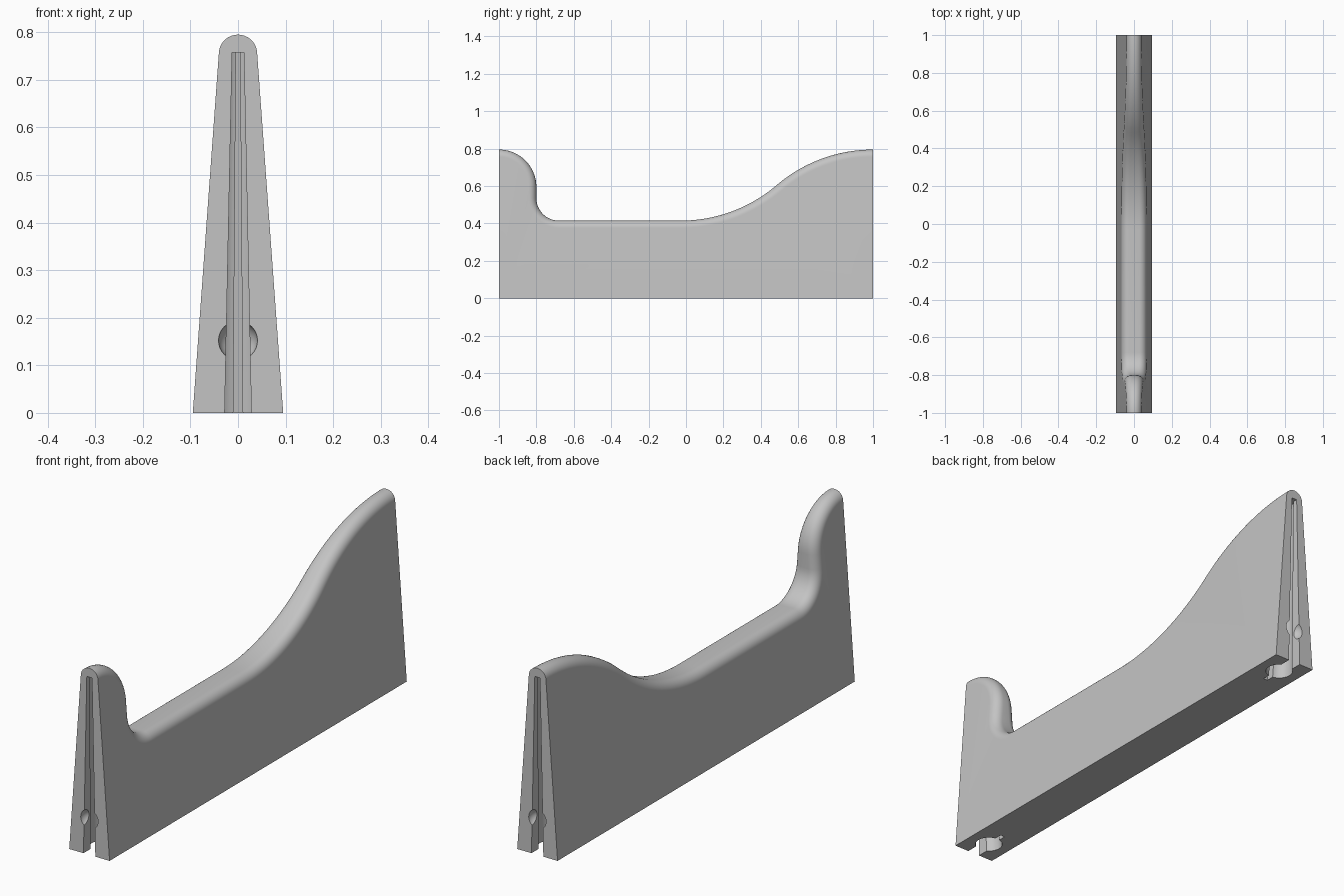
import bpy, bmesh, math
from mathutils import Vector

cube = bpy.data.objects.get("Cube")
if cube:
    bpy.data.objects.remove(cube, do_unlink=True)

BASE_HALF, TAPER, FILLET, STEPS = 0.095, 0.0724, 0.04, 9
SLOT_TOP, SLOT_SHRINK = 0.757, 0.56

grey = bpy.data.materials.new("plain grey")
grey.use_nodes = True
colour = (0.55, 0.55, 0.55, 1)
grey.diffuse_color = colour
grey.node_tree.nodes["Principled BSDF"].inputs["Base Color"].default_value = colour


def finish(name, bm):
    bmesh.ops.recalc_face_normals(bm, faces=bm.faces)
    mesh = bpy.data.meshes.new(name)
    bm.to_mesh(mesh)
    bm.free()
    mesh.materials.append(grey)
    obj = bpy.data.objects.new(name, mesh)
    bpy.context.collection.objects.link(obj)
    return obj


def arc(cy, cz, r, start, end, count, sign):
    """Points with outward normals; sign is -1 on concave arcs."""
    out = []
    for i in range(count + 1):
        a = math.radians(start + (end - start) * i / count)
        n = Vector((math.cos(a), math.sin(a)))
        out.append((Vector((cy, cz)) + n * r, n * sign))
    return out


# Top edge profile: rounded front hump, low saddle, long rise to the back
LOW, HIGH, RISE_START = 0.415, 0.795, -0.03
run, rise = 1 - RISE_START, HIGH - LOW
sweep = 2 * math.atan(rise / run)
R = run / (2 * math.sin(sweep))
deg = math.degrees(sweep)
profile = arc(-1, HIGH - 0.2, 0.2, 90, 0, 18, 1)
profile += arc(-0.68, LOW + 0.12, 0.12, 180, 270, 14, -1)
profile += arc(RISE_START, LOW + R, R, -90, -90 + deg, 20, -1)
profile += arc(1, HIGH - R, R, 90 + deg, 90, 20, 1)[1:]


# Tapered wall with a rounded top edge
def build_wall():
    bm = bmesh.new()
    rings = []
    for p, n in profile:
        inner = p - n * FILLET
        flat = BASE_HALF - TAPER * inner.y - FILLET
        half = []
        for j in range(STEPS + 1):
            a = math.pi / 2 * j / STEPS
            q = inner + n * FILLET * math.cos(a)
            half.append((flat + FILLET * math.sin(a), q.x, q.y))
        coords = [(-x, y, z) for x, y, z in reversed(half)] + half
        rings.append([bm.verts.new(c) for c in coords])
    for a, b in zip(rings, rings[1:]):
        for j in range(len(a) - 1):
            bm.faces.new((a[j], a[j + 1], b[j + 1], b[j]))
    foot = {(s, e): bm.verts.new((s * BASE_HALF, e, 0)) for s in (-1, 1) for e in (-1, 1)}
    for s, k in ((-1, 0), (1, -1)):
        bm.faces.new([r[k] for r in rings] + [foot[s, 1], foot[s, -1]])
    for e, ring in ((-1, rings[0]), (1, rings[-1])):
        bm.faces.new(ring + [foot[1, e], foot[-1, e]])
    bm.faces.new([foot[-1, -1], foot[1, -1], foot[1, 1], foot[-1, 1]])
    return finish("wall_panel", bm)


# Keyhole slot that shrinks towards the top
def build_slot(end):
    slot, hole, slit, centre, depth = 0.028, 0.054, 0.01, 0.094, 0.18
    a0, a1 = math.asin(slot / hole), math.pi - math.asin(slit / hole)
    side = [(slot, -0.05)]
    for i in range(17):
        a = a0 + (a1 - a0) * i / 16
        side.append((hole * math.sin(a), centre - hole * math.cos(a)))
    side.append((slit, depth))
    outline = side + [(-x, d) for x, d in reversed(side)]
    bm = bmesh.new()
    loops = []
    for z in (-0.05, SLOT_TOP):
        s = 1 - SLOT_SHRINK * z / SLOT_TOP
        loops.append([bm.verts.new((x * s, end * (1 - d * s), z)) for x, d in outline])
    low, high = loops
    bm.faces.new(low)
    bm.faces.new(high)
    for i in range(len(low)):
        k = (i + 1) % len(low)
        bm.faces.new((low[i], low[k], high[k], high[i]))
    return finish("slot_cutter", bm)


# Round dimple across the slot
def build_dimple(end):
    bm = bmesh.new()
    bmesh.ops.create_uvsphere(bm, u_segments=32, v_segments=16, radius=0.041)
    bmesh.ops.translate(bm, verts=bm.verts, vec=(0, end, 0.152))
    return finish("dimple_cutter", bm)


wall = build_wall()
bpy.ops.object.select_all(action='DESELECT')
wall.select_set(True)
bpy.context.view_layer.objects.active = wall
for end in (-1, 1):
    for cutter in (build_slot(end), build_dimple(end)):
        cutter.hide_render = True
        mod = wall.modifiers.new("cut", 'BOOLEAN')
        mod.operation = 'DIFFERENCE'
        mod.solver = 'EXACT'
        mod.object = cutter
        bpy.ops.object.modifier_apply(modifier=mod.name)
        bpy.data.objects.remove(cutter, do_unlink=True)
bpy.ops.object.shade_smooth_by_angle(angle=math.radians(30))
